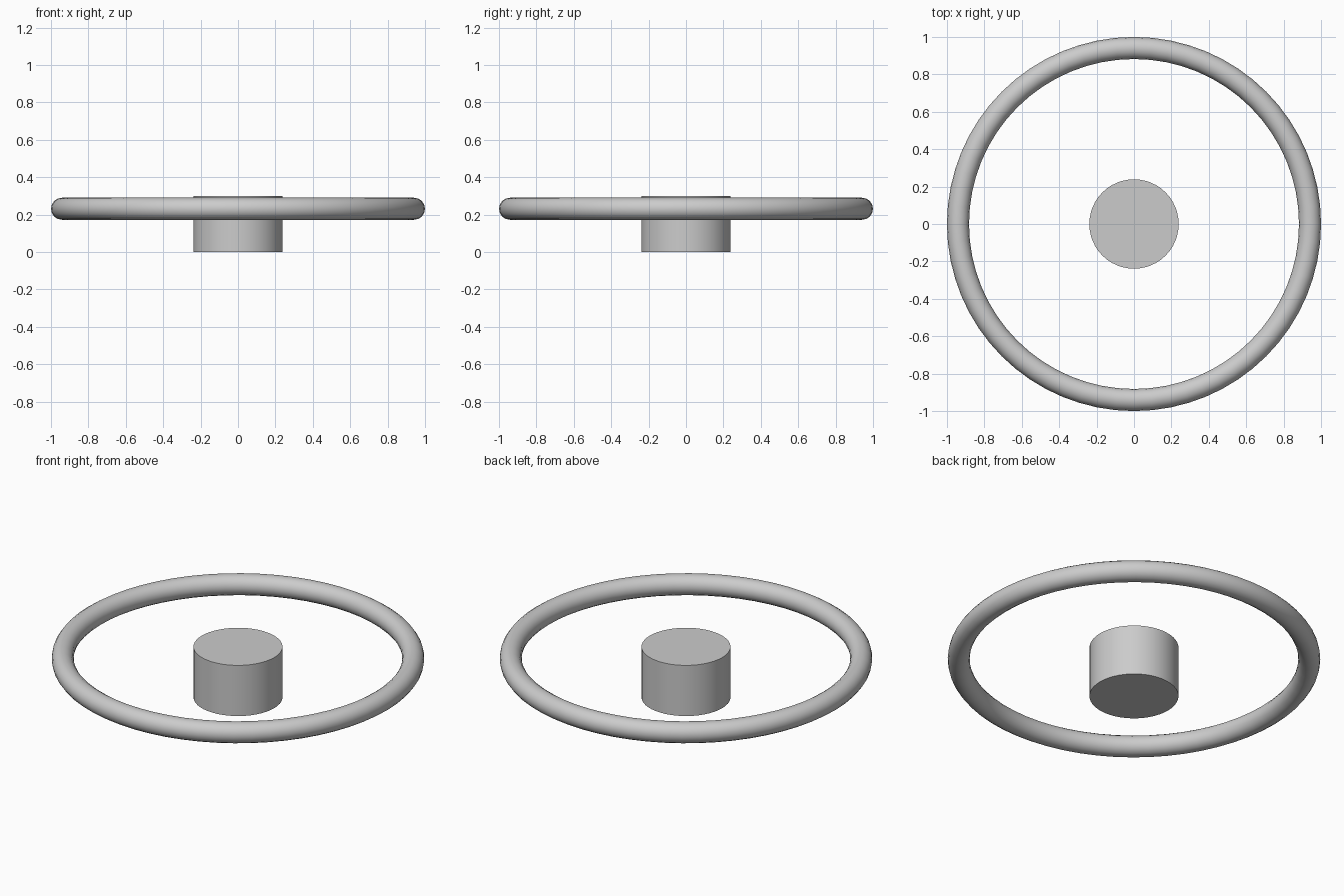
import bpy
import math

if "Cube" in bpy.data.objects:
    bpy.data.objects.remove(bpy.data.objects["Cube"])

# Outer ring floating around the hub
bpy.ops.mesh.primitive_torus_add(major_radius=0.941, minor_radius=0.059,
                                 major_segments=64, minor_segments=16,
                                 location=(0, 0, 0.231))
ring = bpy.context.object
ring.name = "outer_ring"
bpy.ops.object.shade_smooth()

# Central hub standing on the ground
bpy.ops.mesh.primitive_cylinder_add(vertices=48, radius=0.239, depth=0.30,
                                    location=(0, 0, 0.15))
hub = bpy.context.object
hub.name = "center_hub"
bpy.ops.object.shade_smooth_by_angle(angle=math.radians(30))
